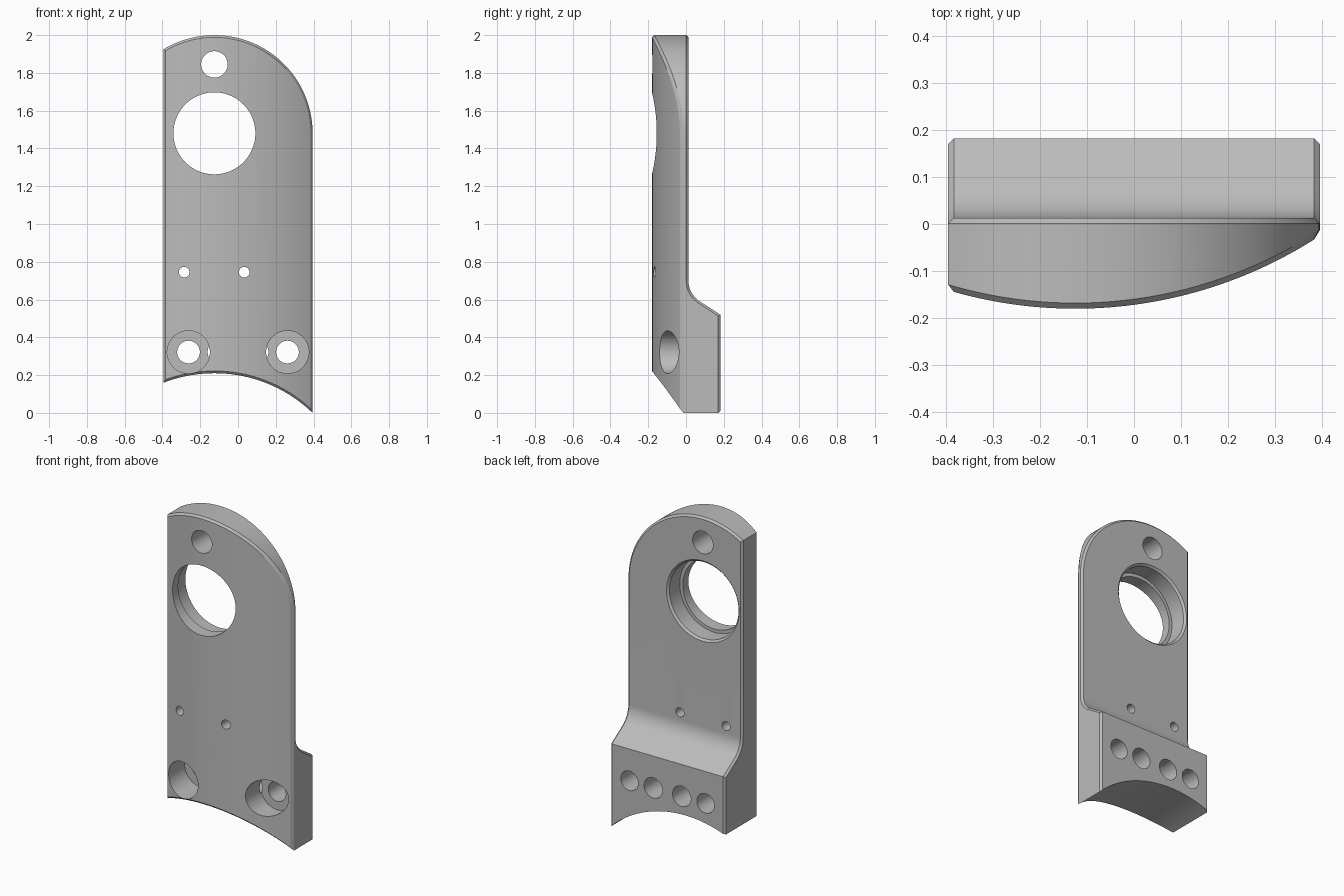
import bpy, bmesh, math

if "Cube" in bpy.data.objects:
    bpy.data.objects.remove(bpy.data.objects["Cube"], do_unlink=True)

# Main dimensions
HALF_W, CHAMFER, AXIS_X = 0.395, 0.012, -0.125
TOP_Z, TOP_R = 1.48, 0.52
BACK_Y, FOOT_Y, FOOT_Z = 0.013, 0.182, 0.52
BEND_R, BEND_Z, BEND_ANGLE = 0.13, 0.70, math.radians(56)
STATIONS = 48


def arc(x, radius):
    """Height of a circle centred on the bracket axis."""
    return math.sqrt(max(radius ** 2 - (x - AXIS_X) ** 2, 0))


def front_y(x):
    return 0.77 - arc(x, 0.95)


def bottom_z(x):
    return 0.21 - 0.748 + arc(x, 0.748)


def back_profile(inset):
    """Foot corner and concave bend, as (y, z) pairs going up."""
    points = [(FOOT_Y - inset, FOOT_Z - inset * math.tan(BEND_ANGLE / 2))]
    for i in range(10, -1, -1):
        a = BEND_ANGLE * i / 10
        r = BEND_R + inset
        points.append((BACK_Y + BEND_R - r * math.cos(a), BEND_Z - r * math.sin(a)))
    return points


# Bracket body: yz sections lofted across x, with chamfered rims
bm = bmesh.new()
sections = []
start = math.asin((-HALF_W - AXIS_X) / TOP_R)
for i in range(STATIONS + 1):
    t = start + (math.pi / 2 - start) * i / STATIONS
    x = AXIS_X + TOP_R * math.sin(t)
    xi = x * (HALF_W - CHAMFER) / HALF_W
    top_out = TOP_Z + arc(x, TOP_R)
    top_in = TOP_Z + arc(xi, TOP_R - CHAMFER)
    loop = [(xi, FOOT_Y, bottom_z(xi))]
    loop += [(xi, y, z) for y, z in back_profile(0)]
    loop += [(xi, BACK_Y, top_in),
             (x, BACK_Y - CHAMFER, top_out),
             (x, front_y(x) + CHAMFER, top_out),
             (xi, front_y(xi), top_in),
             (xi, front_y(xi), bottom_z(xi) + CHAMFER),
             (x, front_y(x) + CHAMFER, bottom_z(x))]
    sections.append([bm.verts.new(p) for p in loop])

for a, b in zip(sections, sections[1:]):
    for j in range(len(a)):
        k = (j + 1) % len(a)
        bm.faces.new((a[j], a[k], b[k], b[j]))

# Flat sides with their chamfer strips
for section, x in ((sections[0], -HALF_W), (sections[-1], HALF_W)):
    back_out, front_out, front_in, low_in, low_out = section[-5:]
    inner = section[:-5]
    rim = [(FOOT_Y - CHAMFER, bottom_z(x))] + back_profile(CHAMFER)
    outer = [bm.verts.new((x, y, z)) for y, z in rim] + [back_out]
    for j in range(len(inner) - 1):
        bm.faces.new((inner[j], inner[j + 1], outer[j + 1], outer[j]))
    bm.faces.new((low_out, inner[0], outer[0]))
    bm.faces.new((front_out, front_in, low_in, low_out))
    bm.faces.new(outer + [front_out, low_out])
bmesh.ops.recalc_face_normals(bm, faces=bm.faces)
mesh = bpy.data.meshes.new("bracket_body")
bm.to_mesh(mesh)
bm.free()
body = bpy.data.objects.new("bracket_body", mesh)
bpy.context.collection.objects.link(body)

grey = bpy.data.materials.new("metal_grey")
grey.use_nodes = True
color = (0.5, 0.5, 0.5, 1)
grey.diffuse_color = color
grey.node_tree.nodes["Principled BSDF"].inputs["Base Color"].default_value = color
mesh.materials.append(grey)


def drill(name, x, z, profile, sides=48):
    """Cut a hole turned around a front-to-back axis from (y, radius) pairs."""
    cut = bmesh.new()
    rings = []
    for y, r in profile:
        rings.append([cut.verts.new((x + r * math.cos(math.tau * i / sides), y,
                                     z + r * math.sin(math.tau * i / sides)))
                      for i in range(sides)])
    for a, b in zip(rings, rings[1:]):
        for i in range(sides):
            k = (i + 1) % sides
            cut.faces.new((a[i], a[k], b[k], b[i]))
    cut.faces.new(rings[0])
    cut.faces.new(rings[-1])
    bmesh.ops.recalc_face_normals(cut, faces=cut.faces)
    cutter_mesh = bpy.data.meshes.new(name)
    cut.to_mesh(cutter_mesh)
    cut.free()
    cutter_mesh.materials.append(grey)
    cutter = bpy.data.objects.new(name, cutter_mesh)
    cutter.hide_render = True
    bpy.context.collection.objects.link(cutter)
    mod = body.modifiers.new(name, "BOOLEAN")
    mod.operation, mod.solver, mod.object = "DIFFERENCE", "EXACT", cutter
    bpy.ops.object.modifier_apply(modifier=name)
    bpy.data.objects.remove(cutter, do_unlink=True)


bpy.ops.object.select_all(action="DESELECT")
body.select_set(True)
bpy.context.view_layer.objects.active = body

# Bearing seat, stepped and opened towards the back
drill("bearing_seat", AXIS_X, TOP_Z,
      [(-0.4, 0.217), (-0.1, 0.217), (-0.1, 0.238), (0.001, 0.238),
       (0.013, 0.25), (0.1, 0.25)], 96)
drill("top_hole", AXIS_X, 1.845, [(-0.4, 0.07), (0.3, 0.07)])
for x in (-0.285, 0.033):
    drill("pin_hole", x, 0.745, [(-0.4, 0.028), (0.3, 0.028)], 32)
# Counterbored bolt holes and blind holes in the foot
for side in (-1, 1):
    drill("bolt_hole", side * 0.262, 0.322,
          [(-0.4, 0.113), (0.01, 0.113), (0.01, 0.06), (0.3, 0.06)], 64)
    drill("blind_hole", side * 0.098, 0.322, [(0.0, 0.063), (0.3, 0.063)])

bpy.ops.object.shade_smooth_by_angle(angle=math.radians(25))
